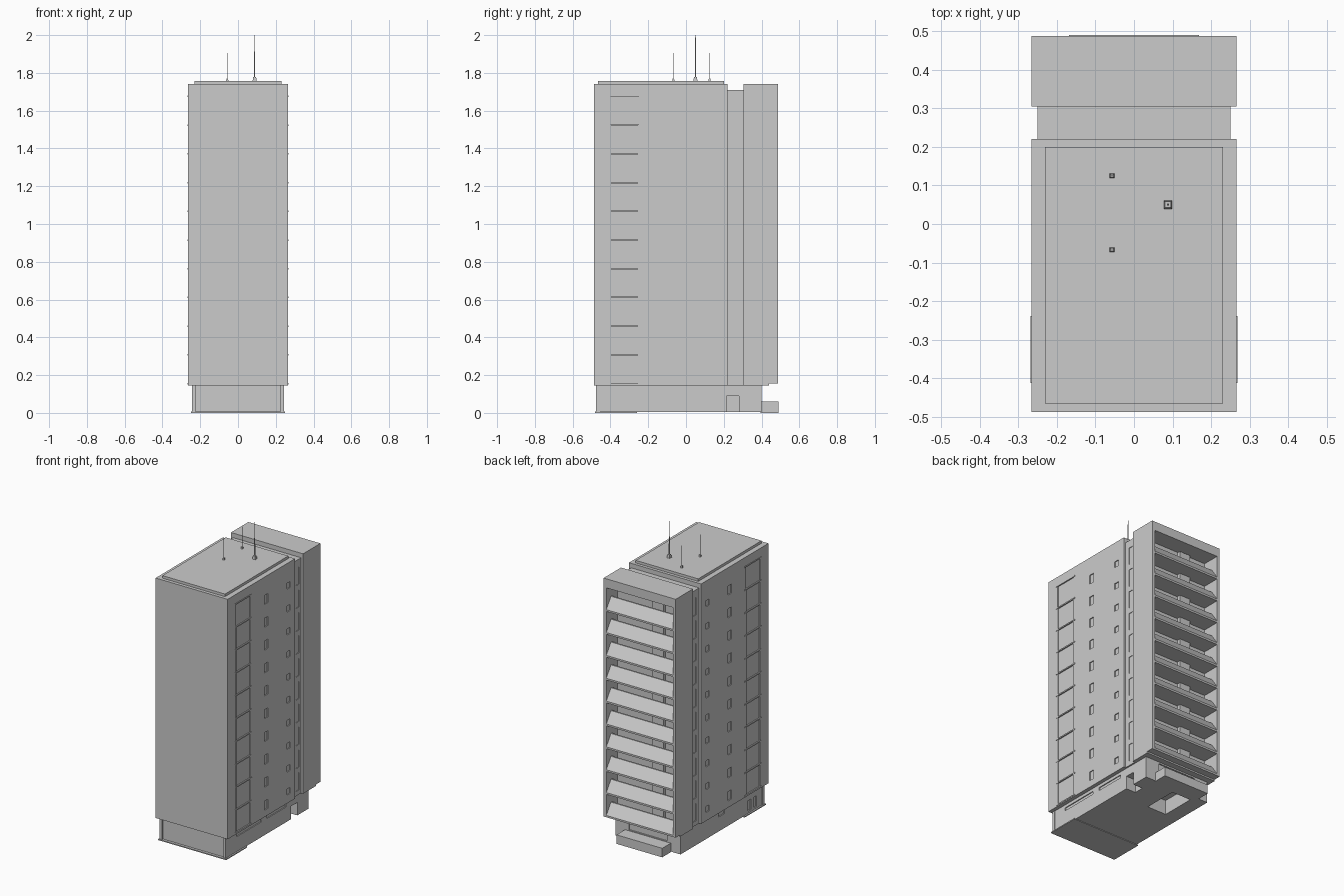
import bpy, bmesh

if "Cube" in bpy.data.objects:
    bpy.data.objects.remove(bpy.data.objects["Cube"])

FLOOR, Z0, N = 0.152, 0.155, 10
levels = [Z0 + FLOOR * i for i in range(N)]


def add_boxes(name, boxes):
    """One object from boxes given as (x0, x1, y0, y1, z0, z1)."""
    bm = bmesh.new()
    for x0, x1, y0, y1, z0, z1 in boxes:
        vs = bmesh.ops.create_cube(bm, size=1)["verts"]
        for v in vs:
            v.co.x = x0 if v.co.x < 0 else x1
            v.co.y = y0 if v.co.y < 0 else y1
            v.co.z = z0 if v.co.z < 0 else z1
    return finish(name, bm)


def finish(name, bm):
    bmesh.ops.recalc_face_normals(bm, faces=bm.faces)
    me = bpy.data.meshes.new(name)
    bm.to_mesh(me)
    bm.free()
    ob = bpy.data.objects.new(name, me)
    bpy.context.collection.objects.link(ob)
    return ob


def both(boxes):
    """Add the x-mirrored copies."""
    return boxes + [(-b[1], -b[0], *b[2:]) for b in boxes]


def carve(target, name, boxes):
    cutter = add_boxes(name, boxes)
    cutter.hide_render = True
    cutter.display_type = 'WIRE'
    m = target.modifiers.new("carve", 'BOOLEAN')
    m.operation, m.solver, m.object = 'DIFFERENCE', 'EXACT', cutter


# Main tower with recessed window bays and small side windows
tower = add_boxes("tower", [(-.265, .265, -.487, .22, .145, 1.74)])
cuts = [(.260, .30, -.40, -.25, .157, 1.675)]
for z in levels:
    cuts.append((.259, .30, -.10, -.065, z + .035, z + .095))
    cuts.append((.259, .30, .135, .17, z + .045, z + .085))
carve(tower, "tower_window_cutter", both(cuts))

# Sill bars crossing the window bays
add_boxes("bay_sills", both([(.256, .268, -.412, -.238, z - .004, z + .004)
                             for z in levels + [1.677]]))
add_boxes("bay_frames", both([(.258, .266, y - .003, y + .003, .157, 1.527)
                              for y in (-.40, -.25)]))

# Narrow connecting core with stair windows
core = add_boxes("connecting_core", [(-.25, .25, .215, .31, .145, 1.71)])
carve(core, "core_window_cutter", both(
    [(.246, .30, .25, .285, z + .02, z + .135) for z in levels]))

# Rear block: solid part, side walls, lintel, floors
add_boxes("rear_block", [(-.265, .265, .305, .37, .145, 1.74)])
add_boxes("rear_side_walls", both([(.245, .265, .365, .487, .155, 1.74)]))
add_boxes("rear_lintel", [(-.25, .25, .365, .487, 1.68, 1.74)])
add_boxes("rear_underside", [(-.265, .265, .365, .44, .145, .157)])
add_boxes("balcony_floors", [(-.25, .25, .365, .475, z, z + .01) for z in levels])
add_boxes("balcony_bays", [(-.11, -.03, .365, .395, z + .01, z + FLOOR) for z in levels])

# Sloping balcony parapets
profile = [(.487, 0), (.487, .012), (.438, .082), (.428, .082), (.47, 0)]
bm = bmesh.new()
for z in levels:
    f = bm.faces.new([bm.verts.new((-.248, y, z + h)) for y, h in profile])
    ext = bmesh.ops.extrude_face_region(bm, geom=[f], use_keep_orig=True)
    for v in ext["geom"]:
        if isinstance(v, bmesh.types.BMVert):
            v.co.x = .248
finish("balcony_parapets", bm)

# Raised roof cap
add_boxes("roof_cap", [(-.23, .23, -.465, .20, 1.735, 1.757)])

# Ground floor with doors, windows and floor pit
base = add_boxes("ground_floor", [(-.24, .24, -.465, .40, .004, .15)])
carve(base, "ground_floor_cutter", [
    (.17, .30, .215, .28, -.01, .09),
    (-.30, -.232, -.40, -.37, .02, .09),
    (-.30, -.232, -.34, -.31, .02, .09),
    (-.30, -.234, -.06, .0, .10, .125),
    (.234, .30, -.36, -.10, .105, .125),
    (.234, .30, -.04, .16, .105, .125),
    (-.14, .0, .13, .36, -.01, .10),
    (-.14, .14, .392, .45, .065, .135)])

# Front corner posts and thin ground plate
add_boxes("front_posts", both([(.225, .243, -.476, -.455, .0, .147)]))
add_boxes("ground_plate", [(-.25, .25, -.482, -.26, 0, .007)])

# Rear entrance porch
add_boxes("rear_porch", [(-.168, .168, .395, .49, 0, .06)])

# Roof antennas: pyramid foot and thin mast
for i, (x, y, w, h, top) in enumerate([(.088, .05, .011, .022, 2.0),
                                       (-.057, .125, .006, .014, 1.905),
                                       (-.057, -.067, .006, .014, 1.905)]):
    for part, r1, r2, z1 in (("foot", w * 1.41, w * 1.0, 1.757 + h),
                             ("mast", w * .35, w * .2, top)):
        bpy.ops.mesh.primitive_cone_add(vertices=4, radius1=r1, radius2=r2,
                                        depth=z1 - 1.756, rotation=(0, 0, .7854),
                                        location=(x, y, (z1 + 1.756) / 2))
        bpy.context.object.name = f"antenna_{part}_{i + 1}"
